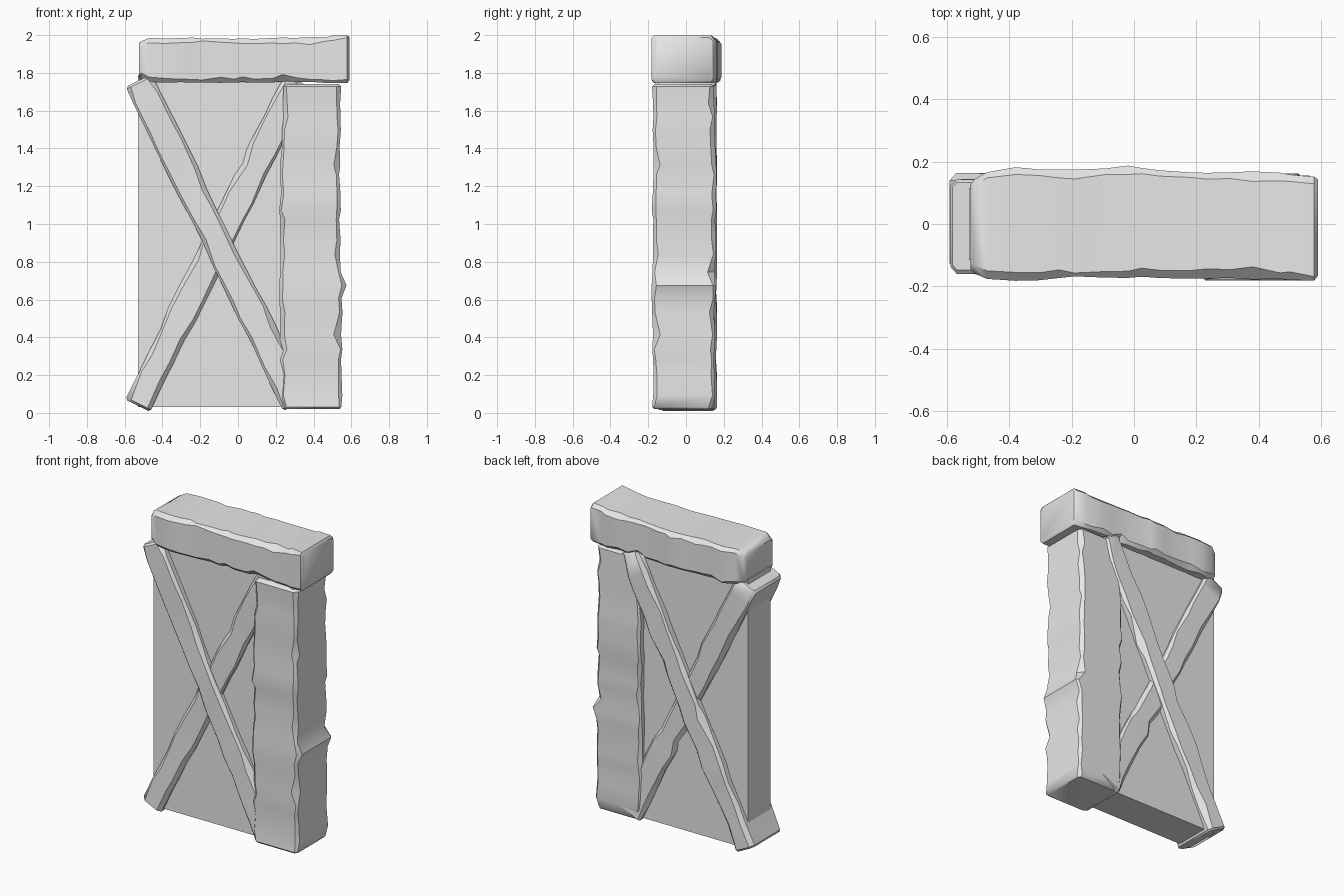
import bpy, bmesh, math, random
from mathutils import Vector

old = bpy.data.objects.get("Cube")
if old:
    bpy.data.objects.remove(old, do_unlink=True)

stone = bpy.data.materials.new("plain grey")
stone.use_nodes = True
grey = (0.8, 0.8, 0.8, 1)
stone.diffuse_color = grey
stone.node_tree.nodes["Principled BSDF"].inputs["Base Color"].default_value = grey


def finish(name, bm):
    """Turn a bmesh into a smooth object with sharp edges kept."""
    bmesh.ops.recalc_face_normals(bm, faces=bm.faces)
    mesh = bpy.data.meshes.new(name)
    bm.to_mesh(mesh)
    bm.free()
    mesh.materials.append(stone)
    obj = bpy.data.objects.new(name, mesh)
    bpy.context.collection.objects.link(obj)
    bpy.ops.object.select_all(action="DESELECT")
    obj.select_set(True)
    bpy.context.view_layer.objects.active = obj
    bpy.ops.object.shade_smooth_by_angle(angle=math.radians(38))
    return obj


def interpolate(stations, t):
    """Blend between the stations; each is a tuple starting with its t."""
    for a, b in zip(stations, stations[1:]):
        if t <= b[0]:
            f = (t - a[0]) / (b[0] - a[0])
            return [p + (q - p) * f for p, q in zip(a[1:], b[1:])]
    return stations[-1][1:]


def rough_block(name, start, end, stations, rings, seed, chip=0.025, wobble=0.005):
    """Hewn block from start to end (x, z).
    Stations: (t, low side, high side, front y, back y)."""
    rng = random.Random(seed)
    a, b = Vector((start[0], 0, start[1])), Vector((end[0], 0, end[1]))
    along = (b - a).normalized()
    side = Vector((along.z, 0, -along.x))
    length = (b - a).length
    bm = bmesh.new()
    loops = []
    inset = 0.012
    for i in range(-1, rings + 1):
        t = min(max(i / (rings - 1), 0), 1)
        at_end = i in (-1, rings)
        lo, hi, front, back = interpolate(stations, t)
        if at_end:
            lo, hi, front, back = lo + inset, hi - inset, front + inset, back - inset
            pos = t * length
        else:
            shift = 0 if t in (0, 1) else rng.uniform(-0.3, 0.3) / (rings - 1)
            pos = min(max((t + shift) * length, inset), length - inset)
            lo, hi, front, back = [v + rng.uniform(-wobble, wobble) for v in (lo, hi, front, back)]
        points = []
        for s, y, ds, dy, flip in ((lo, front, 1, 1, False), (hi, front, -1, 1, True),
                                   (hi, back, -1, -1, False), (lo, back, 1, -1, True)):
            # worn corners, with an occasional larger chip
            c = chip * rng.uniform(0.35, 1.0)
            if rng.random() < 0.18 and not at_end:
                c *= 1.6
            pair = [(s, y + dy * c), (s + ds * c, y)]
            points += pair[::-1] if flip else pair
        loops.append([bm.verts.new(a + along * pos + side * s + Vector((0, y, 0)))
                      for s, y in points])
    for one, two in zip(loops, loops[1:]):
        for k in range(8):
            m = (k + 1) % 8
            bm.faces.new((one[k], one[m], two[m], two[k]))
    bm.faces.new(loops[0])
    bm.faces.new(loops[-1])
    return finish(name, bm)


# Flat wall panel filling the frame
bm = bmesh.new()
bmesh.ops.create_cube(bm, size=1)
for v in bm.verts:
    v.co = (-0.115 + v.co.x * 0.83, v.co.y * 0.23, 0.91 + v.co.z * 1.76)
finish("wall_panel", bm)

# Upright post on one side
rough_block("post", (0.385, 0.02), (0.385, 1.74), [
    (0, -0.15, 0.165, -0.18, 0.145),
    (0.08, -0.16, 0.165, -0.175, 0.15),
    (0.35, -0.165, 0.165, -0.178, 0.15),
    (0.38, -0.165, 0.185, -0.178, 0.155),
    (0.43, -0.165, 0.155, -0.178, 0.155),
    (0.75, -0.16, 0.155, -0.175, 0.16),
    (1, -0.14, 0.16, -0.178, 0.15)], 22, 4)

# Lintel lying across the top; its sides run from top to bottom
rough_block("lintel", (0.59, 1.87), (-0.525, 1.87), [
    (0, -0.12, 0.13, -0.178, 0.155),
    (0.1, -0.12, 0.122, -0.178, 0.165),
    (0.37, -0.12, 0.112, -0.172, 0.165),
    (0.55, -0.118, 0.112, -0.17, 0.19),
    (0.72, -0.118, 0.115, -0.172, 0.17),
    (0.88, -0.12, 0.115, -0.18, 0.185),
    (0.95, -0.12, 0.112, -0.175, 0.165),
    (1, -0.11, 0.1, -0.155, 0.14)], 17, 7, chip=0.03, wobble=0.004)

# Crossed braces, one set slightly forward and the other slightly back
rough_block("brace_forward", (0.31, 0.045), (-0.525, 1.76), [
    (0, -0.08, 0.08, -0.165, 0.15),
    (0.3, -0.075, 0.08, -0.16, 0.14),
    (0.5, -0.075, 0.072, -0.16, 0.14),
    (0.8, -0.085, 0.08, -0.16, 0.145),
    (1, -0.075, 0.08, -0.16, 0.145)], 15, 12)
rough_block("brace_rear", (-0.53, 0.038), (0.31, 1.76), [
    (0, -0.075, 0.075, -0.15, 0.165),
    (0.2, -0.07, 0.07, -0.14, 0.16),
    (0.26, -0.078, 0.085, -0.14, 0.16),
    (0.5, -0.078, 0.075, -0.14, 0.16),
    (0.8, -0.075, 0.08, -0.14, 0.16),
    (1, -0.07, 0.07, -0.145, 0.165)], 15, 21)
